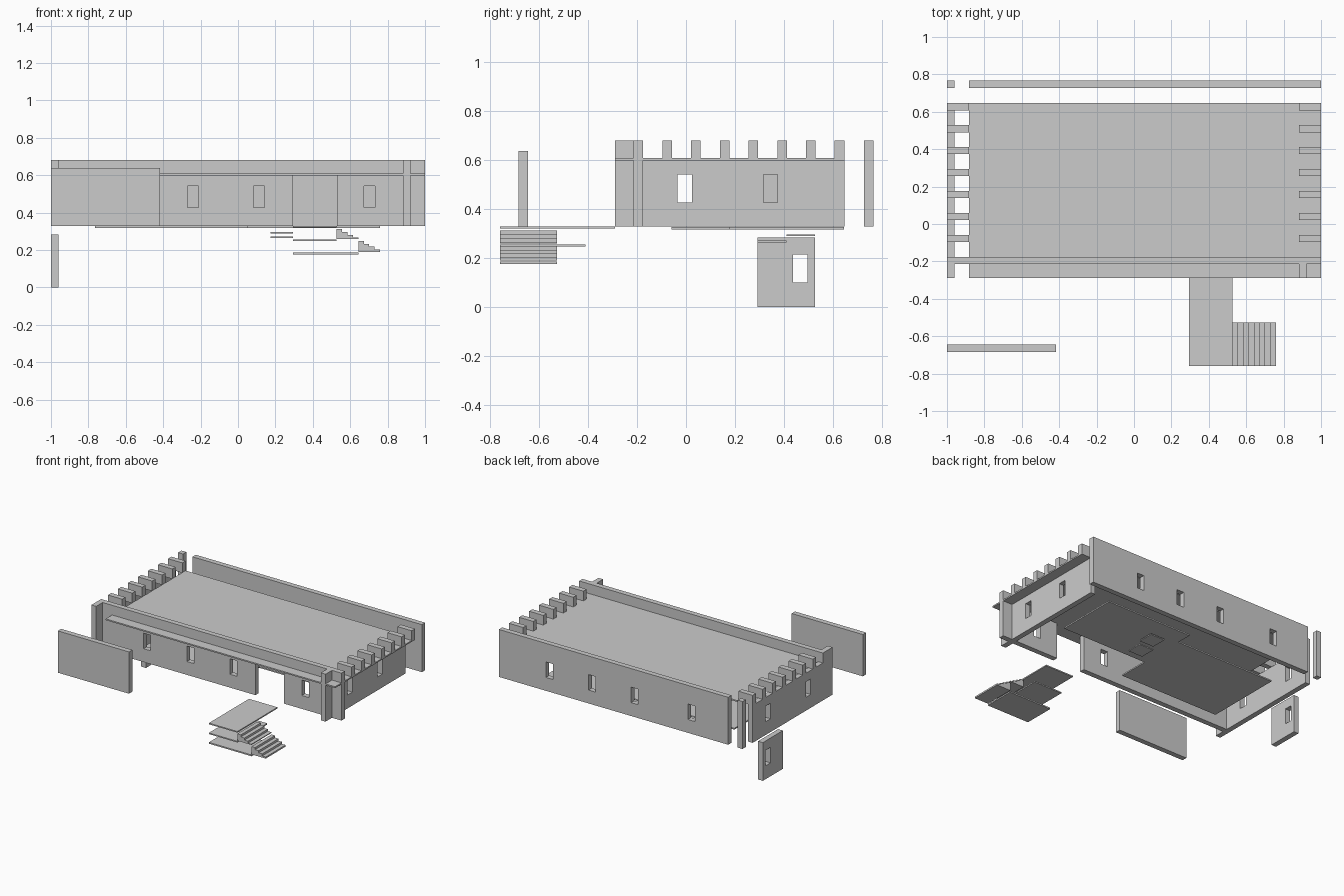
import bpy, bmesh
from mathutils import Vector

if "Cube" in bpy.data.objects:
    bpy.data.objects.remove(bpy.data.objects["Cube"])


def finish(bm, name):
    bmesh.ops.recalc_face_normals(bm, faces=bm.faces[:])
    me = bpy.data.meshes.new(name)
    bm.to_mesh(me)
    bm.free()
    ob = bpy.data.objects.new(name, me)
    bpy.context.collection.objects.link(ob)
    return ob


def extrude(bm, vec):
    res = bmesh.ops.extrude_face_region(bm, geom=bm.faces[:])
    verts = [g for g in res["geom"] if isinstance(g, bmesh.types.BMVert)]
    bmesh.ops.translate(bm, verts=verts, vec=vec)


def prism(name, pts, vec):
    """Flat outline extruded along vec."""
    bm = bmesh.new()
    bm.faces.new([bm.verts.new(p) for p in pts])
    extrude(bm, Vector(vec))
    return finish(bm, name)


def box(name, x0, x1, y0, y1, z0, z1):
    return prism(name, [(x0, y0, z0), (x1, y0, z0), (x1, y1, z0), (x0, y1, z0)],
                 (0, 0, z1 - z0))


def wall(name, axis, a0, a1, d0, z0, z1, holes=()):
    """Upright wall along 'x' or 'y', T thick, with (u0, u1, z0, z1) openings."""
    us = sorted({a0, a1, *[u for h in holes for u in h[:2]]})
    zs = sorted({z0, z1, *[z for h in holes for z in h[2:]]})
    put = (lambda u, z: (u, d0, z)) if axis == 'x' else (lambda u, z: (d0, u, z))
    bm = bmesh.new()
    for ua, ub in zip(us, us[1:]):
        for za, zb in zip(zs, zs[1:]):
            cu, cz = (ua + ub) / 2, (za + zb) / 2
            if any(h[0] < cu < h[1] and h[2] < cz < h[3] for h in holes):
                continue
            bm.faces.new([bm.verts.new(put(*p)) for p in
                          ((ua, za), (ub, za), (ub, zb), (ua, zb))])
    bmesh.ops.remove_doubles(bm, verts=bm.verts[:], dist=1e-5)
    extrude(bm, Vector((0, T, 0) if axis == 'x' else (T, 0, 0)))
    return finish(bm, name)


def windows(centres, z0=0.427, z1=0.542):
    return [(c - 0.029, c + 0.029, z0, z1) for c in centres]


T = 0.039                      # wall thickness
BASE, EAVE, TOP = 0.328, 0.606, 0.68

# Long walls
wall("front_wall", 'x', -1, 1, -0.215, BASE, TOP,
     windows([-0.595, -0.24, 0.113, 0.703]) + [(0.293, 0.528, BASE, 0.598)])
wall("back_wall", 'x', -0.883, 1, 0.727, BASE, TOP,
     windows([0.585, 0.235, -0.115, -0.58]))
wall("back_corner_post", 'x', -1, -0.961, 0.727, BASE, TOP)
wall("front_screen_wall", 'x', -1, -0.416, -0.684, BASE, 0.638)

# Short walls, each with a taller front end
wall("left_wall", 'y', -0.29, 0.647, -1, BASE, EAVE, windows([0.467, -0.005]))
wall("right_wall", 'y', -0.29, 0.647, 0.883, BASE, 0.598, windows([-0.005, 0.346]))
for side, x in (("left", -1), ("right", 0.883)):
    wall(side + "_corner_post", 'y', -0.29, -0.215, x, EAVE, TOP)
wall("lower_left_wall", 'y', 0.293, 0.527, -1, 0, 0.284,
     windows([0.467], 0.1, 0.215))

# Roof slab and the rows of merlons along both ends
box("roof", -0.883, 1, -0.29, 0.647, 0.598, 0.608)
for i in range(7):
    y = 0.608 - i * 0.1175
    box("left_merlon", -1, -0.883, y, y + T, EAVE, TOP)
    box("right_merlon", 0.883, 1, y, y + T, EAVE, TOP)

# Stepped floor slab with two small inner landings
floor = [(-0.765, -0.06), (0.053, -0.06), (0.053, 0.175), (0.76, 0.175),
         (0.76, 0.645), (0.053, 0.645), (0.053, 0.527), (-0.765, 0.527)]
prism("floor", [(x, y, 0.317) for x, y in floor], (0, 0, 0.01))
box("inner_landing_upper", 0.175, 0.293, 0.41, 0.527, 0.289, 0.297)
box("inner_landing_lower", 0.175, 0.293, 0.293, 0.41, 0.263, 0.271)

# Entrance landings
box("entrance_landing", 0.293, 0.527, -0.76, -0.29, 0.32, 0.329)
box("middle_landing", 0.293, 0.527, -0.76, -0.41, 0.247, 0.256)
box("lower_landing", 0.293, 0.645, -0.76, -0.527, 0.176, 0.186)

# Two flights of four steps
tread, rise = 0.0291, 0.0157
for f, (x0, top, bottom) in enumerate(((0.527, 0.312, 0.26), (0.6434, 0.249, 0.19))):
    prof = [(x0, bottom)]
    for i in range(4):
        z = max(top - i * rise, bottom + 0.006)
        prof += [(x0 + i * tread, z), (x0 + (i + 1) * tread, z)]
    prof.append((x0 + 4 * tread, bottom))
    prism("upper_steps" if f == 0 else "lower_steps",
          [(x, -0.76, z) for x, z in prof], (0, 0.233, 0))
